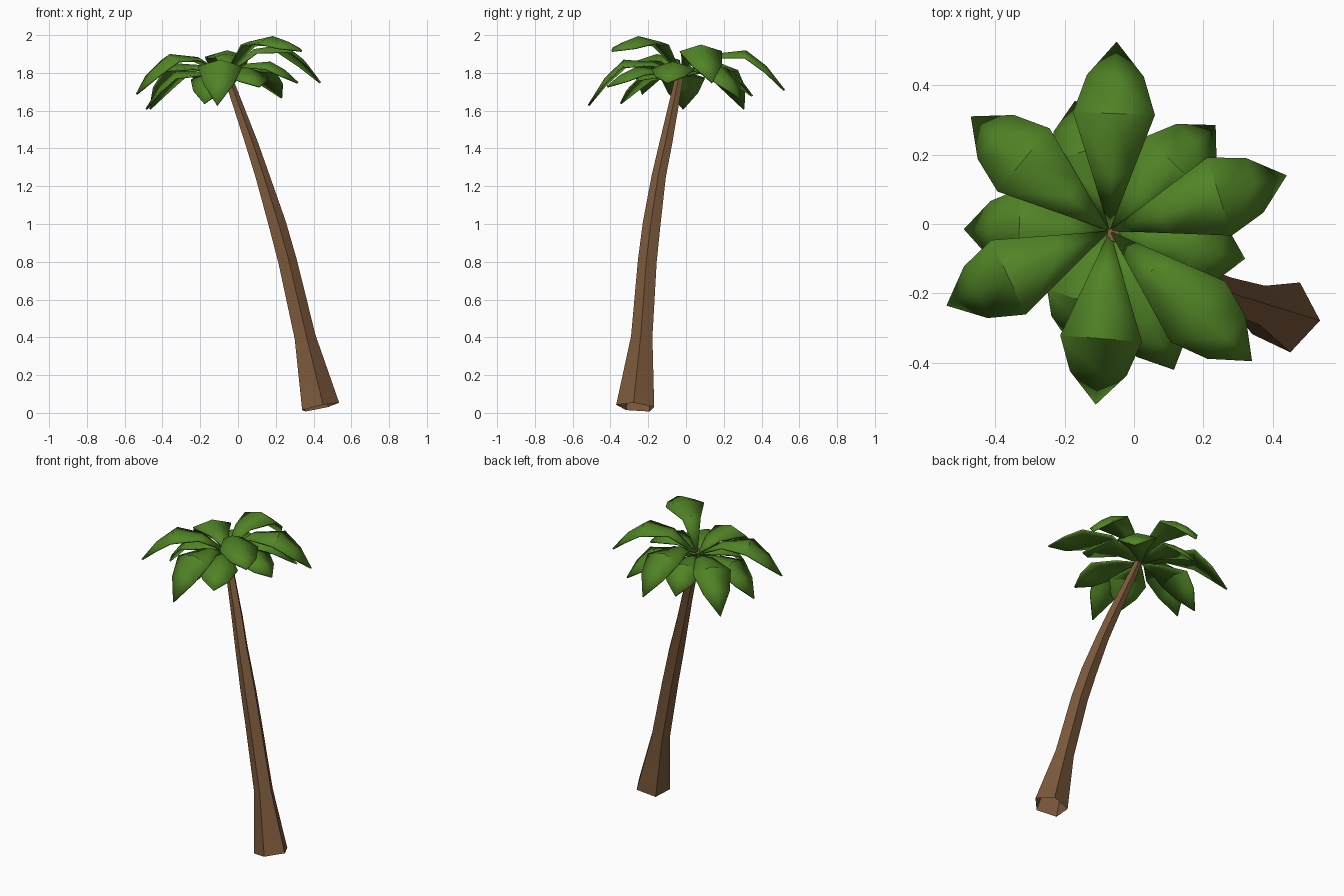
import bpy, bmesh, math
from mathutils import Vector

cube = bpy.data.objects.get("Cube")
if cube:
    bpy.data.objects.remove(cube, do_unlink=True)


def make_material(name, rgb):
    mat = bpy.data.materials.new(name)
    mat.use_nodes = True
    colour = (*rgb, 1)
    mat.diffuse_color = colour
    mat.node_tree.nodes["Principled BSDF"].inputs["Base Color"].default_value = colour
    return mat


bark = make_material("brown bark", (0.2, 0.1, 0.045))
green = make_material("leaf green", (0.082, 0.23, 0.019))


def finish(bm, name, mat, angle):
    bmesh.ops.recalc_face_normals(bm, faces=bm.faces)
    mesh = bpy.data.meshes.new(name)
    bm.to_mesh(mesh)
    bm.free()
    mesh.materials.append(mat)
    obj = bpy.data.objects.new(name, mesh)
    bpy.context.collection.objects.link(obj)
    bpy.ops.object.select_all(action="DESELECT")
    obj.select_set(True)
    bpy.context.view_layer.objects.active = obj
    bpy.ops.object.shade_smooth_by_angle(angle=math.radians(angle))
    return obj


# Trunk: five-sided tube, open at the base, along a leaning path (x, y, z, radius)
path = [
    (0.432, -0.265, 0.03, 0.107),
    (0.352, -0.232, 0.4, 0.06),
    (0.26, -0.203, 0.8, 0.053),
    (0.205, -0.18, 1.0, 0.05),
    (0.128, -0.143, 1.25, 0.04),
    (0.072, -0.107, 1.42, 0.036),
    (-0.045, -0.04, 1.75, 0.024),
    (-0.06, -0.03, 1.8, 0.022),
]
SIDES = 5
centres = [Vector(p[:3]) for p in path]
bm = bmesh.new()
rings = []
for i, centre in enumerate(centres):
    along = (centres[min(i + 1, len(path) - 1)] - centres[max(i - 1, 0)]).normalized()
    across = (Vector((1, 0, 0)) - along * along.x).normalized()
    side = along.cross(across)
    ring = []
    for k in range(SIDES):
        a = math.radians(-8) + math.tau * k / SIDES
        offset = across * math.cos(a) + side * math.sin(a)
        ring.append(bm.verts.new(centre + offset * path[i][3]))
    rings.append(ring)
for low, high in zip(rings, rings[1:]):
    for k in range(SIDES):
        n = (k + 1) % SIDES
        bm.faces.new((low[k], low[n], high[n], high[k]))
bm.faces.new(rings[-1])
finish(bm, "trunk", bark, 30)

# Fronds: folded, arching blades that all grow from the crown
CROWN = Vector((-0.07, -0.02, 1.79))
# (fraction of length, half width, edge drop)
STATIONS = [(0.3, 0.057, 0.015), (0.62, 0.118, 0.035), (0.82, 0.082, 0.03)]


def frond(name, tip, crest):
    tip = Vector(tip)
    reach = tip - CROWN
    side = Vector((-reach.y, reach.x, 0)).normalized()
    heights = (
        CROWN.z + (crest - CROWN.z) * 0.85,
        crest,
        crest + (tip.z - crest) * 0.4,
    )
    bm = bmesh.new()
    root, end = bm.verts.new(CROWN), bm.verts.new(tip)
    rows = []
    for (t, half, drop), z in zip(STATIONS, heights):
        mid = CROWN + reach * t
        mid.z = z
        down = Vector((0, 0, -drop))
        rows.append([bm.verts.new(mid + side * half * s + down * abs(s)) for s in (-1, 0, 1)])
    for j in (0, 1):
        bm.faces.new((root, rows[0][j], rows[0][j + 1]))
        for a, b in zip(rows, rows[1:]):
            bm.faces.new((a[j], b[j], b[j + 1], a[j + 1]))
        bm.faces.new((rows[-1][j], end, rows[-1][j + 1]))
    obj = finish(bm, name, green, 35)
    thick = obj.modifiers.new("thickness", "SOLIDIFY")
    thick.thickness = 0.01


# Tip position and crest height of each frond
upper = [
    ((0.44, 0.14, 1.75), 1.95),
    ((-0.05, 0.525, 1.71), 1.92),
    ((-0.47, 0.31, 1.61), 1.85),
    ((-0.54, -0.235, 1.69), 1.9),
    ((-0.11, -0.52, 1.63), 1.87),
    ((0.34, -0.395, 1.92), 1.995),
]
lower = [
    ((0.235, 0.285, 1.67), 1.84),
    ((-0.17, 0.355, 1.68), 1.83),
    ((-0.49, -0.015, 1.61), 1.81),
    ((-0.18, -0.35, 1.64), 1.8),
    ((0.115, -0.42, 1.73), 1.83),
    ((0.32, -0.1, 1.75), 1.86),
]
for layer, fronds in (("upper", upper), ("lower", lower)):
    for i, (tip, crest) in enumerate(fronds):
        frond(f"{layer}_frond_{i + 1}", tip, crest)
